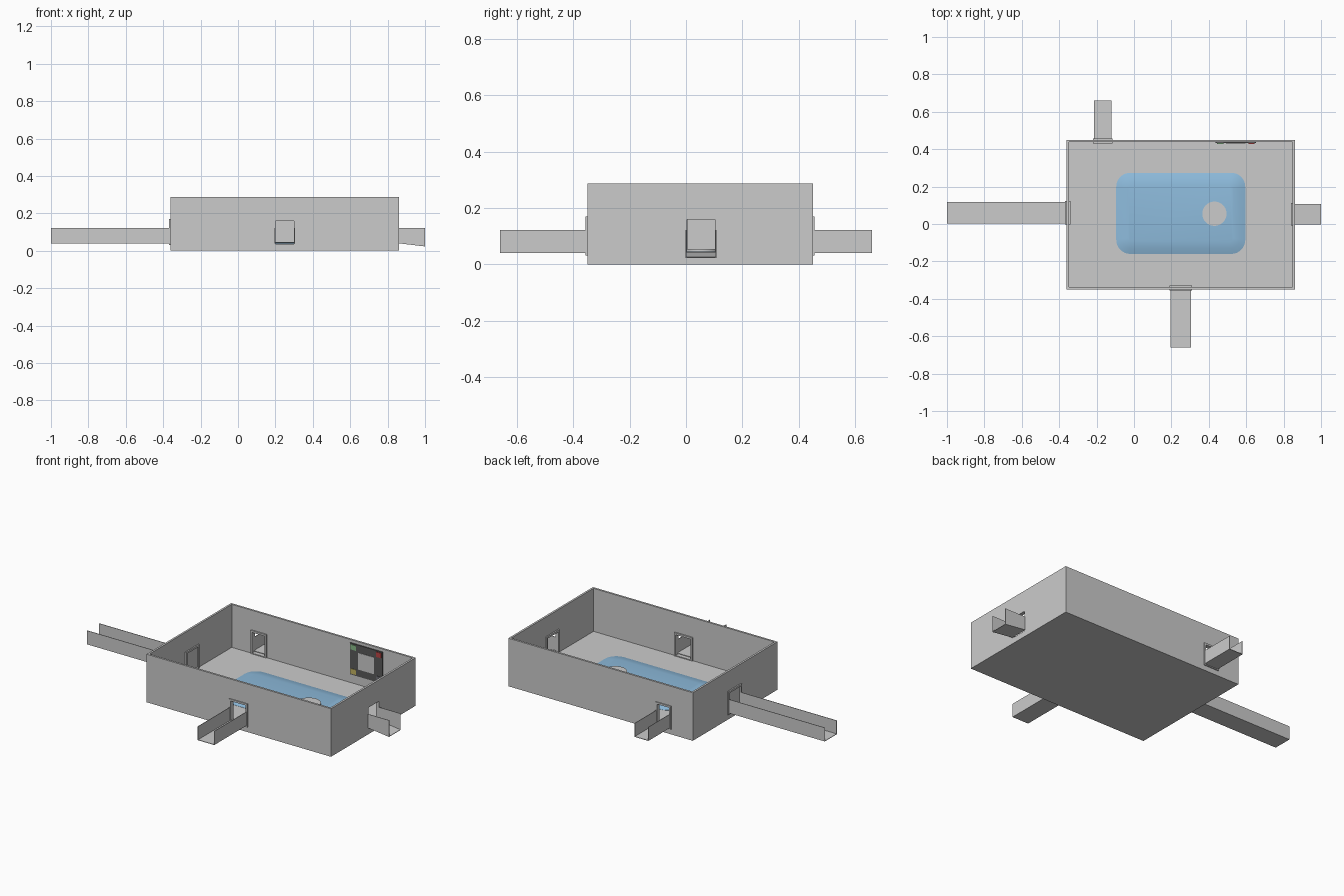
import bpy, bmesh, math
from mathutils import Vector, Matrix

if "Cube" in bpy.data.objects:
    bpy.data.objects.remove(bpy.data.objects["Cube"])


def material(name, rgb):
    m = bpy.data.materials.new(name)
    m.diffuse_color = (*rgb, 1)
    m.use_nodes = True
    m.node_tree.nodes["Principled BSDF"].inputs["Base Color"].default_value = m.diffuse_color
    return m


def make(name, bm, mat=None):
    bmesh.ops.recalc_face_normals(bm, faces=bm.faces)
    me = bpy.data.meshes.new(name)
    bm.to_mesh(me)
    bm.free()
    ob = bpy.data.objects.new(name, me)
    bpy.context.collection.objects.link(ob)
    if mat:
        me.materials.append(mat)
    return ob


def add_box(bm, lo, hi):
    lo, hi = Vector(lo), Vector(hi)
    m = Matrix.Translation((lo + hi) / 2) @ Matrix.Diagonal((*(hi - lo), 1))
    bmesh.ops.create_cube(bm, size=1, matrix=m)


def box(name, lo, hi, mat=None):
    bm = bmesh.new()
    add_box(bm, lo, hi)
    return make(name, bm, mat)


def cut(ob, cutter):
    cutter.hide_render = True
    mod = ob.modifiers.new("cut", 'BOOLEAN')
    mod.operation, mod.solver, mod.object = 'DIFFERENCE', 'EXACT', cutter
    bpy.context.view_layer.objects.active = ob
    bpy.ops.object.modifier_apply(modifier=mod.name)
    bpy.data.objects.remove(cutter)


X0, X1, Y0, Y1, H = -0.36, 0.86, -0.35, 0.45, 0.287
WALL, FLOOR = 0.012, 0.03

# name, wall anchor, outward angle, trough width, length, drop at far end, frame outer offset
doors = [
    ("left", (X0, 0.06), 180, 0.115, 0.64, 0, 0.008),
    ("right", (X1, 0.053), 0, 0.11, 0.14, 0.017, 0.0),
    ("front", (0.25, Y0), 270, 0.11, 0.31, 0, 0.006),
    ("back", (-0.167, Y1), 90, 0.092, 0.21, 0, 0.006),
]

# open-topped tank
tank = box("tank", (X0, Y0, 0), (X1, Y1, H))
cut(tank, box("inside_cutter", (X0 + WALL, Y0 + WALL, FLOOR), (X1 - WALL, Y1 - WALL, 0.5)))

for name, (px, py), deg, w, length, drop, out in doors:
    place = Matrix.Translation((px, py, 0)) @ Matrix.Rotation(math.radians(deg), 4, 'Z')
    h = w / 2
    # doorway through the wall
    bm = bmesh.new()
    add_box(bm, (-0.03, -h + 0.004, 0.036), (0.03, h - 0.004, 0.16))
    bm.transform(place)
    cut(tank, make(name + "_cutter", bm))

    # door frame
    bm = bmesh.new()
    i, o = h - 0.005, h + 0.005
    inner = [(-i, 0.036), (-i, 0.159), (i, 0.159), (i, 0.036)]
    outer = [(-o, 0.031), (-o, 0.17), (o, 0.17), (o, 0.031)]
    rings = [[bm.verts.new((x, y, z)) for y, z in pts]
             for x, pts in ((-0.02, inner), (-0.02, outer), (out, outer), (out, inner))]
    for a in range(4):
        for b in range(4):
            r, s = rings[a], rings[(a + 1) % 4]
            bm.faces.new((r[b], r[(b + 1) % 4], s[(b + 1) % 4], s[b]))
    bm.transform(place)
    make(name + "_door_frame", bm)

    # U-shaped trough leading outwards
    bm = bmesh.new()
    t = 0.003
    ends = []
    for x, zb in ((-0.002, 0.04), (length, 0.04 - drop)):
        pts = [(-h, 0.122), (-h, zb), (h, zb), (h, 0.122),
               (h - t, 0.122), (h - t, zb + t), (-h + t, zb + t), (-h + t, 0.122)]
        ends.append([bm.verts.new((x, y, z)) for y, z in pts])
    for k in range(8):
        n = (k + 1) % 8
        bm.faces.new((ends[0][k], ends[0][n], ends[1][n], ends[1][k]))
    for e in ends:
        bm.faces.new(e)
    bm.transform(place)
    make(name + "_trough", bm)

# raised blue pool with sloped, rounded border
blue = material("pool_blue", (0.27, 0.5, 0.72))
bm = bmesh.new()
prev = None
for inset, z, rad in ((0, FLOOR - 0.002, 0.075), (0, FLOOR + 0.001, 0.075), (0.03, 0.04, 0.05), (0.065, 0.046, 0.02)):
    ring = []
    for c, (sx, sy) in enumerate(((1, 1), (-1, 1), (-1, -1), (1, -1))):
        cx = 0.25 + sx * (0.345 - inset - rad)
        cy = 0.057 + sy * (0.217 - inset - rad)
        for k in range(9):
            a = math.radians(90 * c + k * 90 / 8)
            ring.append(bm.verts.new((cx + rad * math.cos(a), cy + rad * math.sin(a), z)))
    if prev:
        for k in range(36):
            n = (k + 1) % 36
            bm.faces.new((prev[k], prev[n], ring[n], ring[k]))
    else:
        bm.faces.new(ring)
    prev = ring
bm.faces.new(prev)
pool = make("pool", bm, blue)

# round island
bm = bmesh.new()
bmesh.ops.create_cone(bm, cap_ends=True, segments=40, radius1=0.065, radius2=0.065, depth=0.026,
                      matrix=Matrix.Translation((0.43, 0.055, 0.041)))
island = make("island", bm)
for ob in (pool, island):
    bpy.ops.object.select_all(action='DESELECT')
    ob.select_set(True)
    bpy.context.view_layer.objects.active = ob
    bpy.ops.object.shade_smooth_by_angle(angle=math.radians(25))

# wall panel with a pale screen and corner buttons
yb = Y1 - WALL
box("wall_panel", (0.437, yb - 0.006, 0.082), (0.653, yb + 0.002, 0.27), material("panel_dark", (0.1, 0.1, 0.1)))
box("panel_screen", (0.493, yb - 0.008, 0.125), (0.597, yb, 0.225))
buttons = [("green", 0.462, 0.248, (0.25, 0.5, 0.25)), ("red", 0.628, 0.248, (0.5, 0.06, 0.06)),
           ("yellow", 0.462, 0.104, (0.55, 0.45, 0.12)), ("grey", 0.628, 0.104, (0.16, 0.16, 0.18))]
for name, x, z, rgb in buttons:
    box(name + "_button", (x - 0.017, yb - 0.009, z - 0.015), (x + 0.017, yb, z + 0.015),
        material("button_" + name, rgb))
